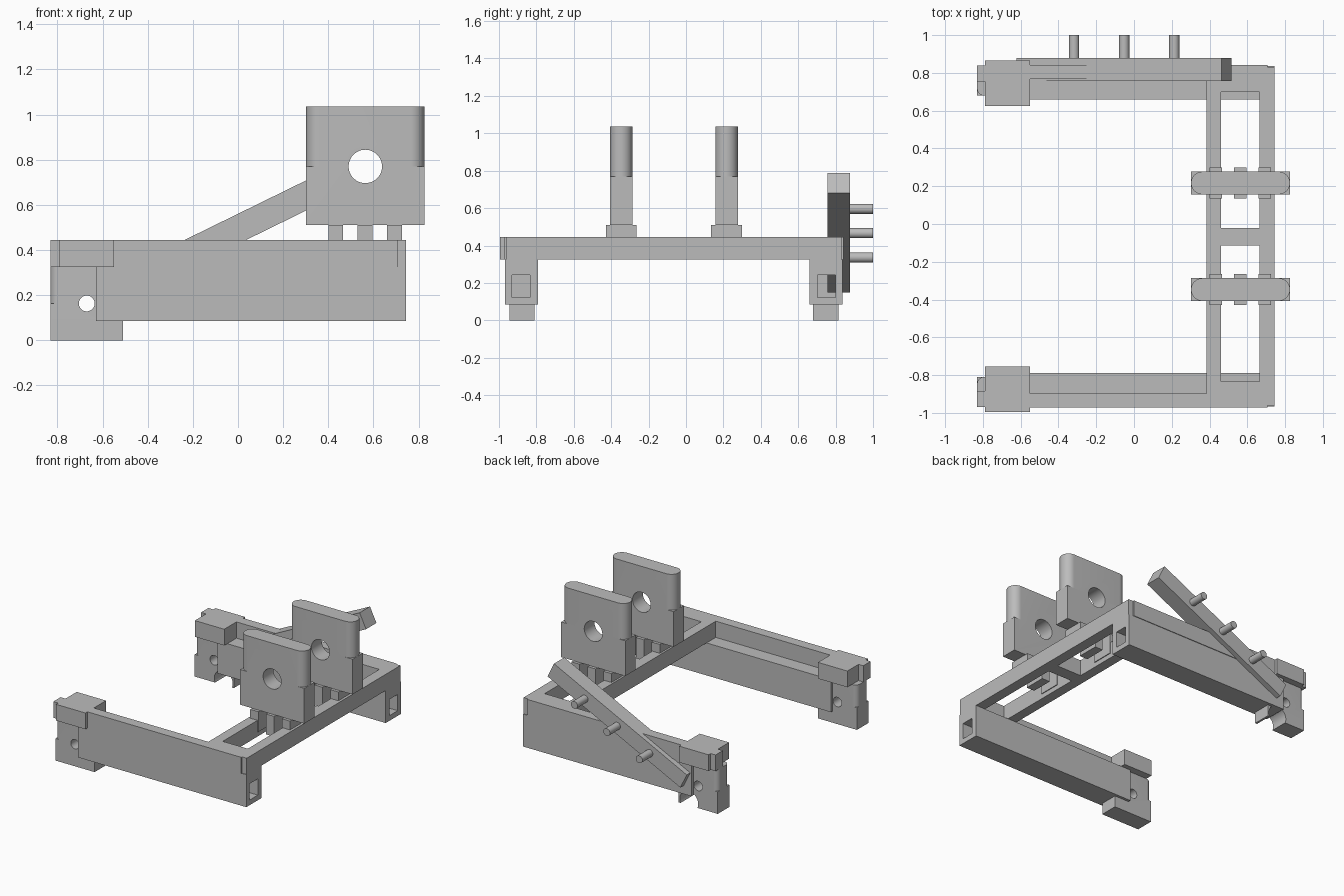
import bpy, bmesh, math
from mathutils import Matrix

if "Cube" in bpy.data.objects:
    bpy.data.objects.remove(bpy.data.objects["Cube"])

MID = -0.065  # symmetry plane of the frame in y

grey = bpy.data.materials.new("plain grey")
grey.diffuse_color = (0.5, 0.5, 0.5, 1)
grey.use_nodes = True
grey.node_tree.nodes["Principled BSDF"].inputs["Base Color"].default_value = grey.diffuse_color


def finish(name, bm):
    bmesh.ops.recalc_face_normals(bm, faces=bm.faces)
    me = bpy.data.meshes.new(name)
    bm.to_mesh(me)
    bm.free()
    me.materials.append(grey)
    ob = bpy.data.objects.new(name, me)
    bpy.context.collection.objects.link(ob)
    return ob


def box(name, x, y, z):
    bm = bmesh.new()
    size = (x[1] - x[0], y[1] - y[0], z[1] - z[0])
    mid = (sum(x) / 2, sum(y) / 2, sum(z) / 2)
    bmesh.ops.create_cube(bm, size=1, matrix=Matrix.Translation(mid) @ Matrix.Diagonal((*size, 1)))
    return finish(name, bm)


def rod(name, x, z, r, y, n=40):
    bm = bmesh.new()
    m = Matrix.Translation((x, sum(y) / 2, z)) @ Matrix.Rotation(math.pi / 2, 4, 'X')
    bmesh.ops.create_cone(bm, cap_ends=True, segments=n, radius1=r, radius2=r,
                          depth=y[1] - y[0], matrix=m)
    return finish(name, bm)


def prism(name, pts, z):
    bm = bmesh.new()
    f = bm.faces.new([bm.verts.new((px, py, z[0])) for px, py in pts])
    up = bmesh.ops.extrude_face_region(bm, geom=[f])["geom"]
    bmesh.ops.translate(bm, vec=(0, 0, z[1] - z[0]),
                        verts=[v for v in up if isinstance(v, bmesh.types.BMVert)])
    return finish(name, bm)


def arc(cx, cy, r, a0, a1, n=12):
    return [(cx + r * math.cos(math.radians(a0 + (a1 - a0) * i / n)),
             cy + r * math.sin(math.radians(a0 + (a1 - a0) * i / n))) for i in range(n + 1)]


def boolean(ob, others, op='DIFFERENCE'):
    for c in others:
        m = ob.modifiers.new("cut", 'BOOLEAN')
        m.operation, m.object, m.solver = op, c, 'EXACT'
        bpy.context.view_layer.objects.active = ob
        bpy.ops.object.modifier_apply(modifier=m.name)
        bpy.data.objects.remove(c)
    return ob


def smooth(ob):
    bpy.ops.object.select_all(action='DESELECT')
    ob.select_set(True)
    bpy.context.view_layer.objects.active = ob
    bpy.ops.object.shade_smooth_by_angle(angle=math.radians(30))


# cross frame with two windows and stepped outer corners
frame = box("cross_frame", (0.385, 0.745), (-0.972, 0.842), (0.325, 0.445))
cuts = [box("c", (0.46, 0.665), (-0.835, -0.115), (0.2, 0.6)),
        box("c", (0.46, 0.665), (-0.02, 0.70), (0.2, 0.6)),
        box("c", (0.707, 0.8), (-1.1, -0.962), (0.2, 0.6)),
        box("c", (0.707, 0.8), (0.832, 1.1), (0.2, 0.6))]
boolean(frame, cuts)

for side in ("front", "back"):
    def Y(a, b):
        return (a, b) if side == "front" else (2 * MID - b, 2 * MID - a)

    # hollow lower beam and narrow upper rail
    beam = box(side + "_beam", (-0.63, 0.745), Y(-0.967, -0.79), (0.085, 0.325))
    boolean(beam, [box("c", (-0.7, 0.8), Y(-0.93, -0.833), (0.123, 0.243))])
    box(side + "_rail", (-0.55, 0.385), Y(-0.972, -0.897), (0.325, 0.445))

    # end block with a small outer tab
    box(side + "_end_block", (-0.79, -0.55), Y(-0.995, -0.755), (0.325, 0.445))
    box(side + "_end_tab", (-0.83, -0.79), Y(-0.97, -0.885), (0.325, 0.445))

    # foot, and post with rounded upper corners and a cross hole
    y0, y1 = Y(-0.945, -0.81)
    foot = box(side + "_foot", (-0.83, -0.51), (y0, y1), (0, 0.085))
    low = box(side + "_post", (-0.83, -0.60), (y0, y1), (0.085, 0.163))
    r = 0.035
    high = prism("post_top", [(-0.60, y0), (-0.60, y1)] + arc(-0.83 + r, y1 - r, r, 90, 180)
                 + arc(-0.83 + r, y0 + r, r, 180, 270), (0.163, 0.325))
    boolean(foot, [low, high], 'UNION')
    boolean(foot, [rod("c", -0.67, 0.163, 0.035, (y0 - 0.1, y1 + 0.1))])
    if side == "back":
        boolean(foot, [rod("c", -0.595, 0.03, 0.075, (y0 - 0.1, y1 + 0.1))])
    smooth(foot)

    # upright plate: square below, rounded ends above, round hole
    p0, p1 = Y(-0.407, -0.287)
    pc, pr = (p0 + p1) / 2, (p1 - p0) / 2
    plate = box(side + "_plate", (0.302, 0.826), (p0, p1), (0.51, 0.77))
    top = prism("plate_top", arc(0.826 - pr, pc, pr, -90, 90, 24) + arc(0.302 + pr, pc, pr, 90, 270, 24),
                (0.77, 1.035))
    boolean(plate, [top], 'UNION')
    boolean(plate, [rod("c", 0.564, 0.77, 0.074, (p0 - 0.1, p1 + 0.1), 48)])
    smooth(plate)

    # three pegs under the plate
    for i, x in enumerate((0.433, 0.563, 0.693)):
        box(f"{side}_peg_{i + 1}", (x - 0.033, x + 0.033), (pc - 0.082, pc + 0.082), (0.36, 0.51))

# slanted arm at the back, with three pins
slope = math.atan(0.49)
arm = box("slanted_arm", (-0.604, 0.604), (0.757, 0.878), (-0.06, 0.06))
arm.matrix_world = Matrix.Translation((-0.052, 0, 0.468)) @ Matrix.Rotation(-slope, 4, 'Y')
for i in (-1, 0, 1):
    smooth(rod(f"arm_pin_{i + 2}", -0.052 + 0.265 * i, 0.466 + 0.13 * i, 0.027, (0.87, 1.0), 32))
